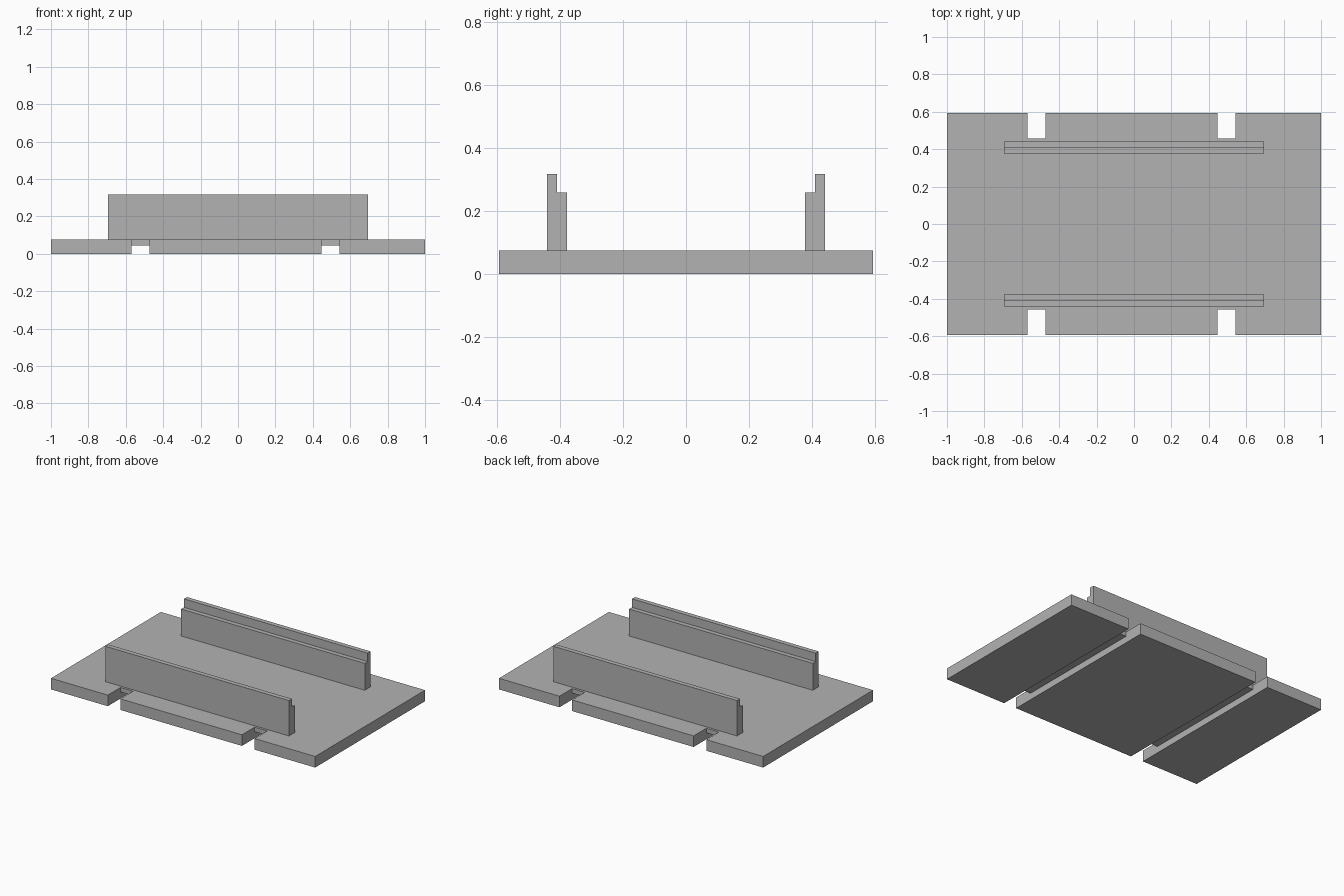
import bpy
import bmesh

if "Cube" in bpy.data.objects:
    bpy.data.objects.remove(bpy.data.objects["Cube"], do_unlink=True)

BASE_TOP = 0.076
BASE_Y = 0.594
GROOVE_TOP = 0.045
NOTCH_Y = 0.457
GROOVE_X = (-0.522, 0.494)
GROOVE_WIDTH = 0.096

# Single grey finish
grey = bpy.data.materials.new("plain grey")
grey.use_nodes = True
colour = (0.45, 0.45, 0.45, 1)
grey.diffuse_color = colour
grey.node_tree.nodes["Principled BSDF"].inputs["Base Color"].default_value = colour


def extrude_profile(name, points, direction):
    """Make a solid by sweeping a flat outline along a direction."""
    bm = bmesh.new()
    face = bm.faces.new([bm.verts.new(p) for p in points])
    swept = bmesh.ops.extrude_face_region(bm, geom=[face])
    verts = [g for g in swept["geom"] if isinstance(g, bmesh.types.BMVert)]
    bmesh.ops.translate(bm, verts=verts, vec=direction)
    bmesh.ops.recalc_face_normals(bm, faces=bm.faces)
    mesh = bpy.data.meshes.new(name)
    bm.to_mesh(mesh)
    bm.free()
    mesh.materials.append(grey)
    obj = bpy.data.objects.new(name, mesh)
    bpy.context.collection.objects.link(obj)
    return obj


def box(name, x0, x1, y0, y1, z0, z1):
    outline = [(x0, y0, z0), (x1, y0, z0), (x1, y1, z0), (x0, y1, z0)]
    return extrude_profile(name, outline, (0, 0, z1 - z0))


def cut(target, cutter):
    """Subtract the cutter and discard it."""
    cutter.hide_render = True
    mod = target.modifiers.new("cut", "BOOLEAN")
    mod.operation = "DIFFERENCE"
    mod.solver = "EXACT"
    mod.object = cutter
    bpy.context.view_layer.objects.active = target
    bpy.ops.object.modifier_apply(modifier=mod.name)
    bpy.data.objects.remove(cutter, do_unlink=True)


# Base plate with two underside grooves, open to the top at both ends
base = box("base_plate", -1, 1, -BASE_Y, BASE_Y, 0, BASE_TOP)
for x in GROOVE_X:
    x0, x1 = x - GROOVE_WIDTH / 2, x + GROOVE_WIDTH / 2
    cut(base, box("groove_cutter", x0, x1, -1, 1, -0.1, GROOVE_TOP))
    for y0, y1 in ((-1, -NOTCH_Y), (NOTCH_Y, 1)):
        cut(base, box("notch_cutter", x0, x1, y0, y1, -0.1, 0.2))

# Stepped rails, each with its lower ledge facing inwards
OUTER, STEP, INNER = 0.441, 0.409, 0.378
RAIL_TOP, LEDGE, RAIL_X = 0.318, 0.26, 0.695
section = [(OUTER, BASE_TOP), (OUTER, RAIL_TOP), (STEP, RAIL_TOP),
           (STEP, LEDGE), (INNER, LEDGE), (INNER, BASE_TOP)]
for name, side in (("front_rail", -1), ("back_rail", 1)):
    outline = [(-RAIL_X, side * y, z) for y, z in section]
    extrude_profile(name, outline, (2 * RAIL_X, 0, 0))
